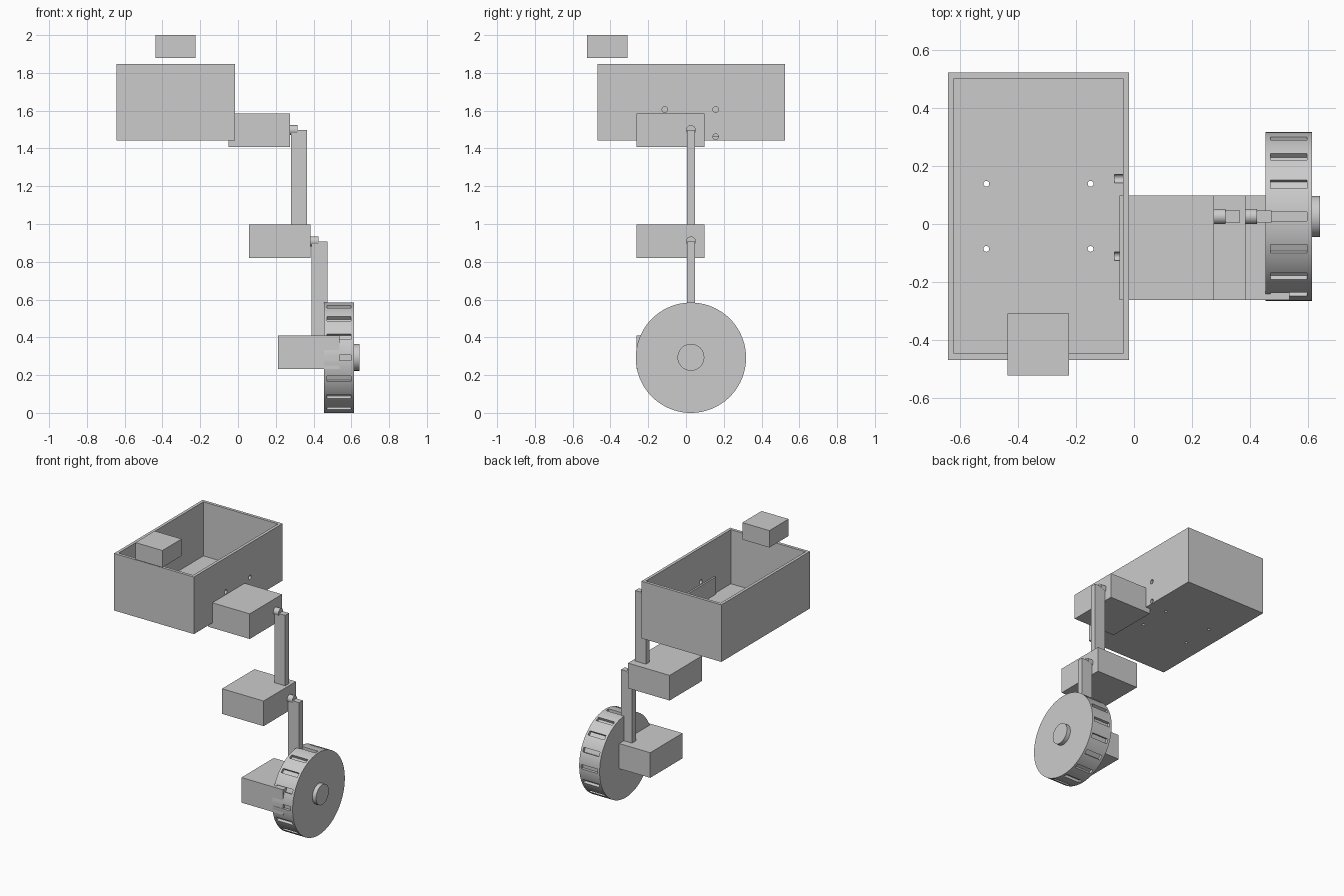
import bpy, math
from mathutils import Vector, Matrix

if "Cube" in bpy.data.objects:
    bpy.data.objects.remove(bpy.data.objects["Cube"])

grey = bpy.data.materials.new("plain_grey")
grey.diffuse_color = (0.6, 0.6, 0.6, 1)
grey.use_nodes = True
grey.node_tree.nodes["Principled BSDF"].inputs["Base Color"].default_value = grey.diffuse_color


def finish(ob, name):
    ob.name = name
    ob.data.materials.clear()
    ob.data.materials.append(grey)
    return ob


def box(name, x, y, z):
    """Box from (min, max) pairs on each axis."""
    bpy.ops.mesh.primitive_cube_add(size=1)
    ob = bpy.context.object
    lo, hi = Vector((x[0], y[0], z[0])), Vector((x[1], y[1], z[1]))
    ob.data.transform(Matrix.Translation((lo + hi) / 2) @ Matrix.Diagonal((*(hi - lo), 1)))
    return finish(ob, name)


def rod(name, centre, radius, length, axis="X", sides=32):
    bpy.ops.mesh.primitive_cylinder_add(vertices=sides, radius=radius, depth=length)
    ob = bpy.context.object
    turn = Matrix.Rotation(math.pi / 2, 4, "Y") if axis == "X" else Matrix()
    ob.data.transform(Matrix.Translation(centre) @ turn)
    return finish(ob, name)


def smooth(ob):
    bpy.ops.object.select_all(action="DESELECT")
    ob.select_set(True)
    bpy.context.view_layer.objects.active = ob
    bpy.ops.object.shade_smooth_by_angle(angle=math.radians(30))


def cut(ob, cutters):
    """Subtract each cutter, then discard it."""
    for c in cutters:
        c.hide_render = True
        m = ob.modifiers.new("cut", "BOOLEAN")
        m.operation, m.solver, m.object = "DIFFERENCE", "EXACT", c
        bpy.ops.object.select_all(action="DESELECT")
        ob.select_set(True)
        bpy.context.view_layer.objects.active = ob
        bpy.ops.object.modifier_apply(modifier=m.name)
        bpy.data.objects.remove(c, do_unlink=True)
    smooth(ob)


# Open body tray with mounting holes in the floor and right wall
X, Y, Z, T = (-0.643, -0.017), (-0.469, 0.523), (1.443, 1.847), 0.021
tray = box("body_tray", X, Y, Z)
cutters = [box("cavity", (X[0] + T, X[1] - T), (Y[0] + T, Y[1] - T), (Z[0] + T, 2.0))]
cutters += [rod("floor_hole", (x, y, Z[0]), 0.01, 0.1, "Z", 20)
            for x in (-0.51, -0.15) for y in (-0.086, 0.139)]
cutters += [rod("wall_hole", (X[1], y, z), 0.015, 0.1, "X", 20)
            for y in (-0.112, 0.157) for z in (1.462, 1.606)]
cut(tray, cutters)

# Sensor block floating above the tray's front edge
box("sensor_block", (-0.437, -0.225), (-0.524, -0.309), (1.88, 2.0))

# Three motors of equal size
AY = 0.026   # y of the joint axis
for name, x, z in (("hip_motor", -0.05, 1.408), ("knee_motor", 0.059, 0.82),
                   ("wheel_motor", 0.211, 0.232)):
    box(name, (x, x + 0.326), (-0.263, 0.099), (z, z + 0.178))

# Shafts and leg links hanging from them
for part, x, top, bottom in (("upper", 0.275, 1.497, 0.99), ("lower", 0.384, 0.908, 0.40)):
    smooth(rod(part + "_shaft", (x + 0.018, AY, top), 0.026, 0.046))
    box(part + "_leg_link", (x + 0.006, x + 0.091), (AY - 0.021, AY + 0.021), (bottom, top))

# Wheel with sixteen recessed tread slots
R = 0.292
wheel = rod("wheel", (0.534, AY, R), R, 0.16, sides=96)
slots = []
for i in range(16):
    s = box("slot", (0.471, 0.598), (-0.0155, 0.0155), (R - 0.02, R + 0.03))
    s.data.transform(Matrix.Translation((0, AY, R)) @ Matrix.Rotation(i * math.tau / 16, 4, "X"))
    slots.append(s)
cut(wheel, slots)

# Hub cap on the outer face
smooth(rod("wheel_hub", (0.6255, AY, R + 0.002), 0.071, 0.035, sides=48))
